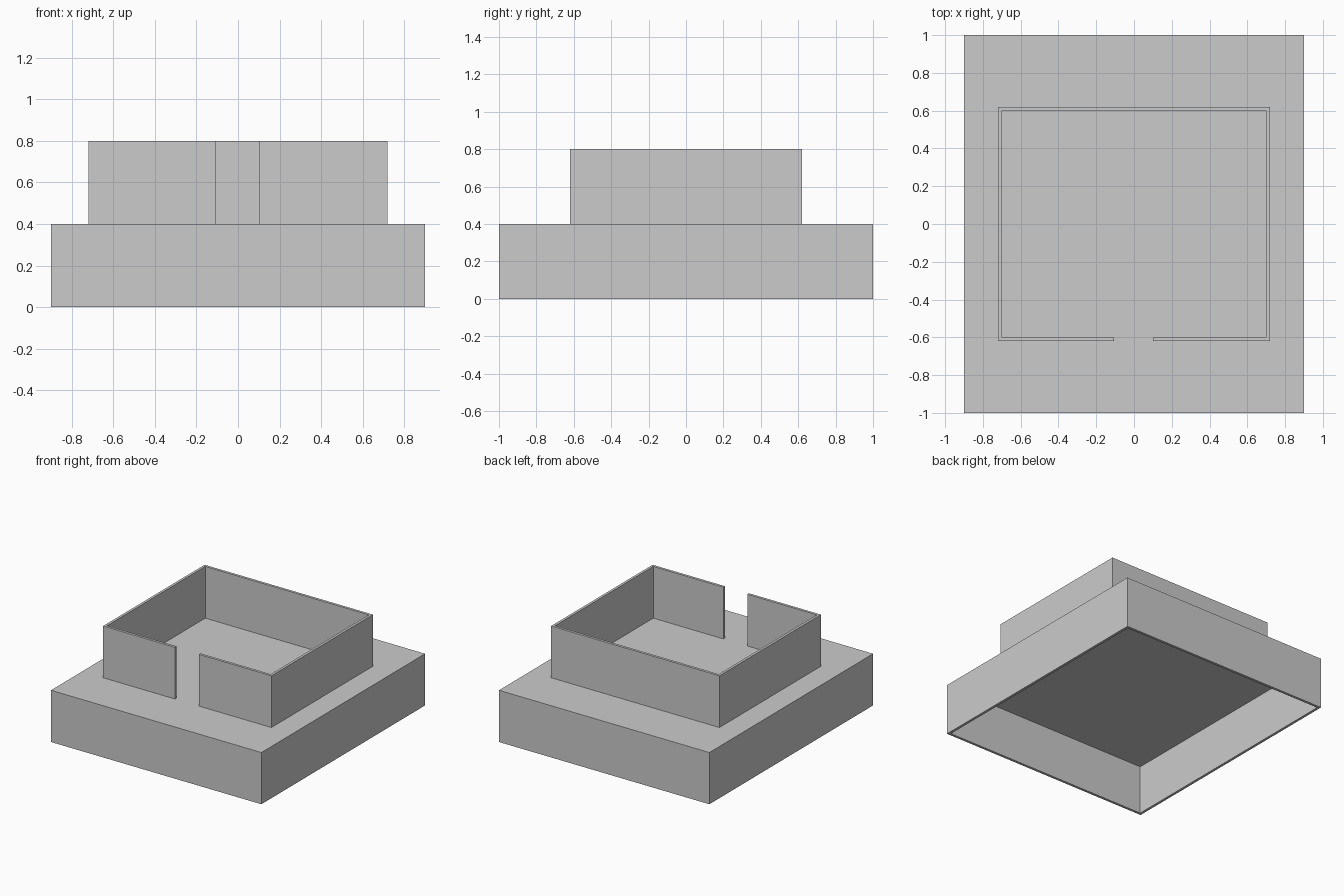
import bpy, bmesh

if "Cube" in bpy.data.objects:
    bpy.data.objects.remove(bpy.data.objects["Cube"])

T = 0.02          # sheet thickness
Z0, Z1 = 0.4, 0.8  # platform top, wall top


def mesh_object(name, bm):
    bmesh.ops.recalc_face_normals(bm, faces=bm.faces)
    mesh = bpy.data.meshes.new(name)
    bm.to_mesh(mesh)
    bm.free()
    obj = bpy.data.objects.new(name, mesh)
    bpy.context.collection.objects.link(obj)
    return obj


# Platform: hollow tray turned upside down, open underneath
bm = bmesh.new()
x, y, h = 0.9, 1.0, Z0
bmesh.ops.create_cube(bm, size=1)
for v in bm.verts:
    v.co = (v.co.x * 2 * x, v.co.y * 2 * y, (v.co.z + 0.5) * h)
bottom = min(bm.faces, key=lambda f: f.calc_center_median().z)
bmesh.ops.inset_region(bm, faces=[bottom], thickness=T, use_even_offset=True)
cavity = bmesh.ops.extrude_face_region(bm, geom=[bottom])
bmesh.ops.delete(bm, geom=[f for f in [bottom] if f.is_valid], context='FACES')
for v in cavity["geom"]:
    if isinstance(v, bmesh.types.BMVert):
        v.co.z = h - T
mesh_object("platform", bm)

# Enclosure wall: one plan outline with a front doorway, extruded upward
xo, yo, left, right = 0.72, 0.62, -0.105, 0.10
xi, yi = xo - T, yo - T
plan = [(left, -yo), (-xo, -yo), (-xo, yo), (xo, yo), (xo, -yo), (right, -yo),
        (right, -yi), (xi, -yi), (xi, yi), (-xi, yi), (-xi, -yi), (left, -yi)]
bm = bmesh.new()
face = bm.faces.new([bm.verts.new((px, py, Z0)) for px, py in plan])
wall = bmesh.ops.extrude_face_region(bm, geom=[face], use_keep_orig=True)
for v in wall["geom"]:
    if isinstance(v, bmesh.types.BMVert):
        v.co.z = Z1
mesh_object("enclosure_wall", bm)
